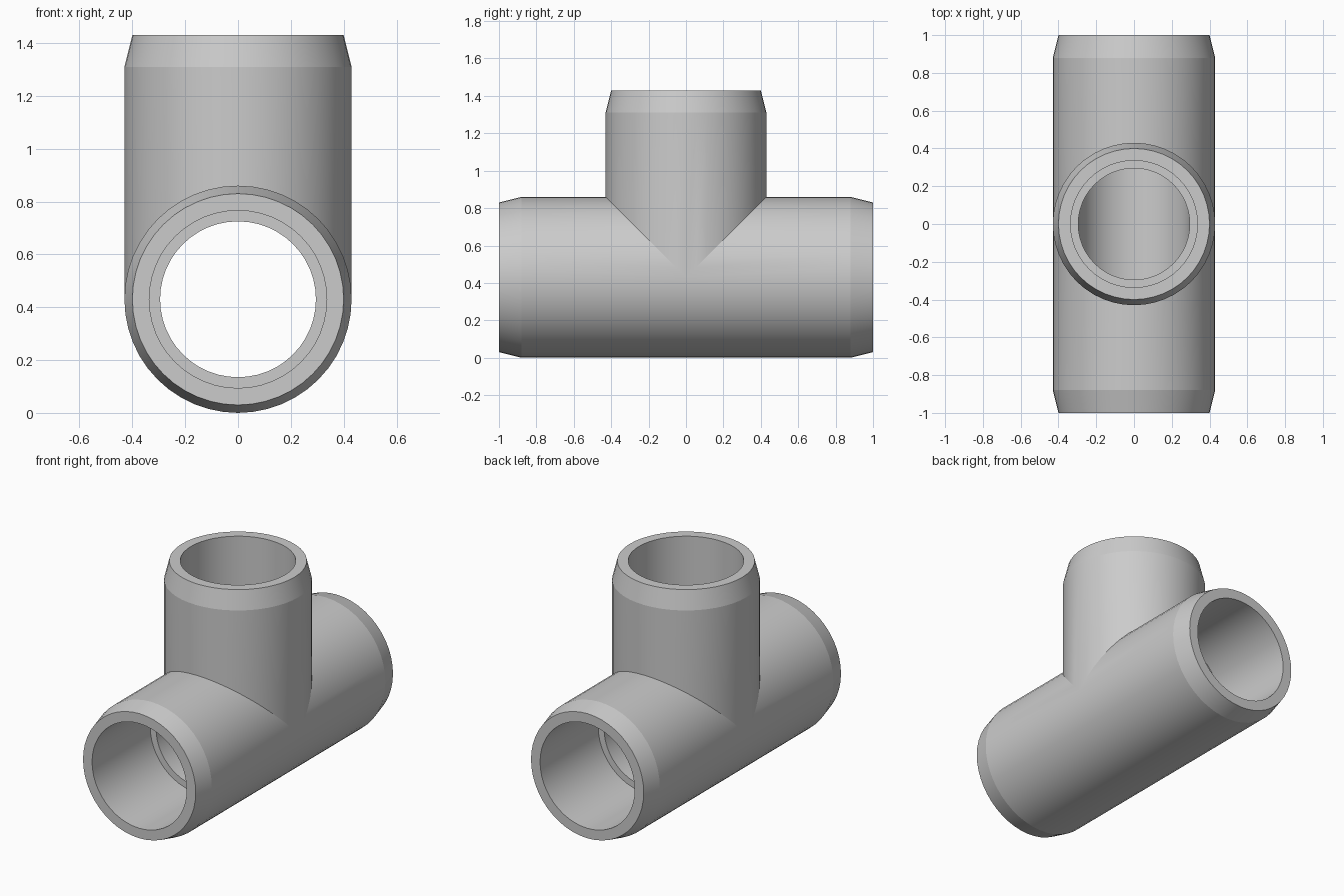
import bpy, bmesh
from math import sin, cos, tau, radians

if "Cube" in bpy.data.objects:
    bpy.data.objects.remove(bpy.data.objects["Cube"])

SIDES = 48
R, BORE, CZ = 0.43, 0.295, 0.43
# (radius, distance from centre): outer wall, bevel, rim, socket, stop shoulder
PROFILE = [(R, 0.88), (0.40, 1.0), (0.336, 1.0), (0.336, 0.41), (BORE, 0.41)]

bm = bmesh.new()


def arm(place, miter):
    """One tee arm: profile rings plus mitred outer and bore rings at the joint.
    place maps (u, v, distance along arm) to a point."""
    def ring(r, d=None):
        out = []
        for i in range(SIDES):
            u, v = r * cos(tau * i / SIDES), r * sin(tau * i / SIDES)
            out.append(bm.verts.new(place(u, v, miter(v) if d is None else d)))
        return out

    rings = [ring(R)] + [ring(r, d) for r, d in PROFILE] + [ring(BORE)]
    for a, b in zip(rings, rings[1:]):
        for i in range(SIDES):
            j = (i + 1) % SIDES
            bm.faces.new((a[i], a[j], b[j], b[i]))


# Two run arms along y, one branch arm going up
for s in (-1, 1):
    arm(lambda u, v, d: (u, s * d, CZ + v), lambda v: max(0.0, v))
arm(lambda u, v, d: (u, v, CZ + d), abs)

# Weld the mitred joints
bmesh.ops.remove_doubles(bm, verts=bm.verts, dist=1e-4)
bmesh.ops.recalc_face_normals(bm, faces=bm.faces)

mesh = bpy.data.meshes.new("pipe_tee")
bm.to_mesh(mesh)
bm.free()
tee = bpy.data.objects.new("pipe_tee", mesh)
bpy.context.collection.objects.link(tee)
bpy.context.view_layer.objects.active = tee
tee.select_set(True)
bpy.ops.object.shade_smooth_by_angle(angle=radians(10))
